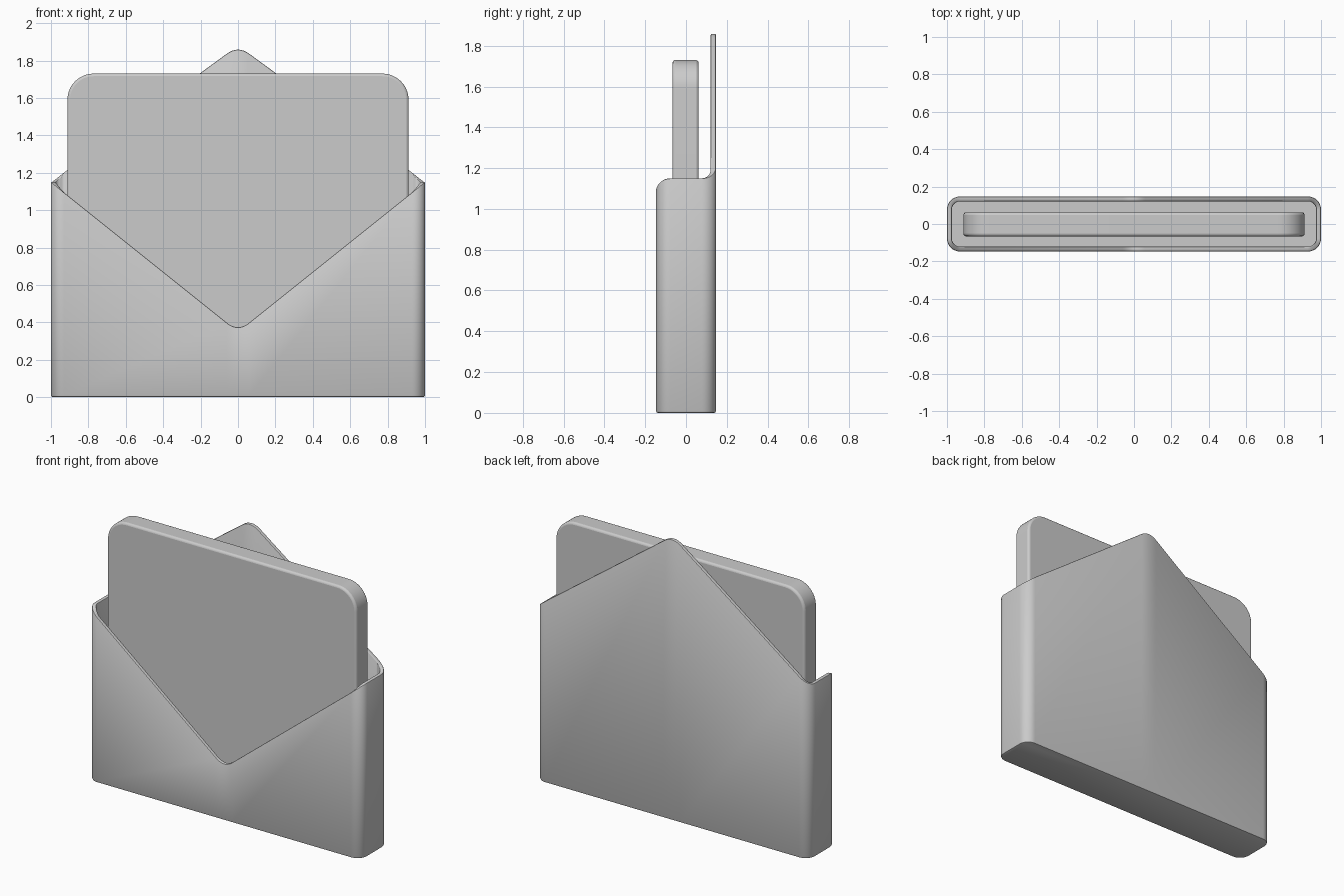
import bpy, bmesh, math

if "Cube" in bpy.data.objects:
    bpy.data.objects.remove(bpy.data.objects["Cube"])

TIP = 0.06  # half width of the rounded V tips


def soft_abs(x):
    return abs(x) if abs(x) > TIP else (x * x / TIP + TIP) / 2


def arcs(cx, cy, r, steps):
    # four corner arcs of a rounded rectangle, counter-clockwise from lower right
    out = []
    for i, (sx, sy) in enumerate([(1, -1), (1, 1), (-1, 1), (-1, -1)]):
        out.append([(sx * cx + r * math.cos(math.radians(-90 + 90 * i + 90 * k / steps)),
                     sy * cy + r * math.sin(math.radians(-90 + 90 * i + 90 * k / steps)))
                    for k in range(steps + 1)])
    return out


def finish(name, bm):
    bmesh.ops.recalc_face_normals(bm, faces=bm.faces[:])
    mesh = bpy.data.meshes.new(name)
    bm.to_mesh(mesh)
    bm.free()
    obj = bpy.data.objects.new(name, mesh)
    bpy.context.collection.objects.link(obj)
    bpy.ops.object.select_all(action='DESELECT')
    bpy.context.view_layer.objects.active = obj
    obj.select_set(True)
    return obj


# Envelope: one hollow shell, lofted through inset plan loops
HX, HY, R, WALL = 1.0, 0.147, 0.07, 0.026
tip_xs = [TIP * k / 6 for k in range(-6, 7)]


def plan(inset):
    a = arcs(HX - R, HY - R, R - inset, 8)
    front = [(x, -HY + inset) for x in tip_xs]
    back = [(x, HY - inset) for x in reversed(tip_xs)]
    return a[0] + a[1] + back + a[2] + a[3] + front


def rim(x, y):
    slope = -0.80 if y < 0 else 0.73
    return 1.15 + slope * (1 - soft_abs(x))


heights = [rim(x, y) for x, y in plan(0)]
# (inset, fixed z or None for the rim, offset below the rim)
levels = [(0.01, 0, 0), (0.003, 0.003, 0), (0, 0.01, 0),
          (0, None, 0.006), (0.002, None, 0.002), (0.006, None, 0),
          (WALL - 0.006, None, 0), (WALL - 0.002, None, 0.002), (WALL, None, 0.006),
          (WALL, WALL, 0)]
bm = bmesh.new()
loops = []
for inset, z, drop in levels:
    loops.append([bm.verts.new((x, y, h - drop if z is None else z))
                  for (x, y), h in zip(plan(inset), heights)])
n = len(heights)
for a, b in zip(loops, loops[1:]):
    for i in range(n):
        j = (i + 1) % n
        bm.faces.new((a[i], a[j], b[j], b[i]))
bm.faces.new(loops[0])
bm.faces.new(loops[-1])
envelope = finish("envelope", bm)
bpy.ops.object.shade_smooth_by_angle(angle=math.radians(35))

# Letter card standing in the envelope
BOTTOM, TOP, CW, CR = 0.06, 1.73, 0.912, 0.14
mid, half = (TOP + BOTTOM) / 2, (TOP - BOTTOM) / 2
bm = bmesh.new()
outline = sum(arcs(CW - CR, half - CR, CR, 12), [])
face = bm.faces.new([bm.verts.new((x, -0.066, mid + z)) for x, z in outline])
ext = bmesh.ops.extrude_face_region(bm, geom=[face])
bmesh.ops.translate(bm, vec=(0, 0.128, 0),
                    verts=[g for g in ext["geom"] if isinstance(g, bmesh.types.BMVert)])
card = finish("letter_card", bm)
bevel = card.modifiers.new("soft_edges", 'BEVEL')
bevel.width = 0.014
bevel.segments = 3
bevel.limit_method = 'ANGLE'
bevel.angle_limit = math.radians(40)
bpy.ops.object.shade_smooth_by_angle(angle=math.radians(35))
